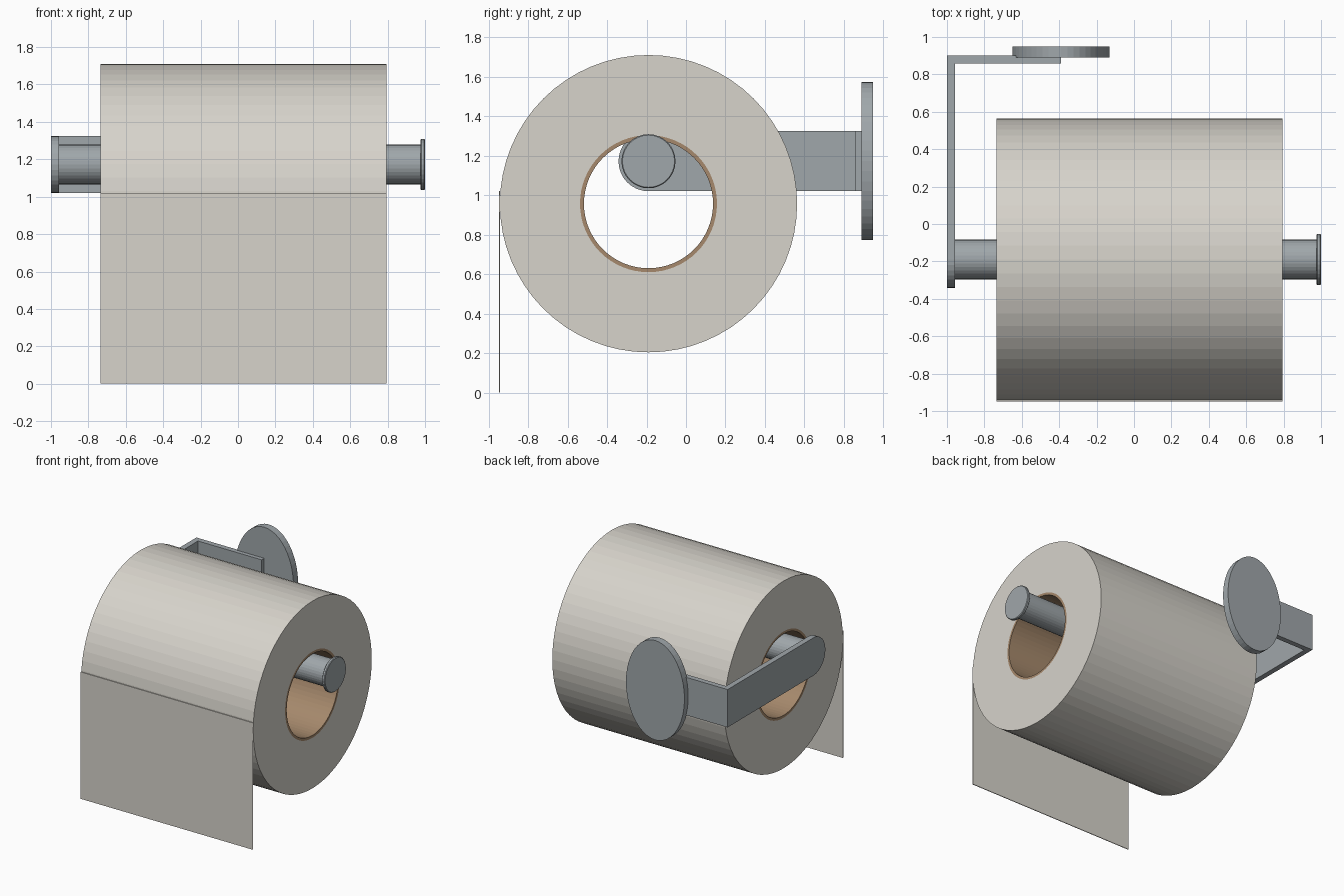
import bpy, bmesh, math

if "Cube" in bpy.data.objects:
    bpy.data.objects.remove(bpy.data.objects["Cube"])


def material(name, rgb):
    m = bpy.data.materials.new(name)
    m.diffuse_color = (*rgb, 1)
    m.use_nodes = True
    m.node_tree.nodes["Principled BSDF"].inputs["Base Color"].default_value = m.diffuse_color
    return m


PAPER = material("warm white paper", (0.68, 0.655, 0.60))
CARD = material("brown cardboard", (0.38, 0.25, 0.15))
METAL = material("grey metal", (0.35, 0.385, 0.405))

AXIS_Y = -0.19            # shared axis of roll and rod
ROLL_Z, ROD_Z = 0.957, 1.172
X0, X1 = -0.735, 0.795    # roll ends


def finish(name, bm, mat):
    bmesh.ops.recalc_face_normals(bm, faces=bm.faces)
    mesh = bpy.data.meshes.new(name)
    bm.to_mesh(mesh)
    bm.free()
    mesh.materials.append(mat)
    obj = bpy.data.objects.new(name, mesh)
    bpy.context.collection.objects.link(obj)
    return obj


def lathe_x(name, profile, z, sides, mat, hollow=False):
    """Turn (x, radius) points about an axis along x; cap the ends unless hollow."""
    bm = bmesh.new()
    rings = []
    for x, r in profile:
        angles = [2 * math.pi * i / sides for i in range(sides)]
        rings.append([bm.verts.new((x, AXIS_Y + r * math.cos(a), z + r * math.sin(a)))
                      for a in angles])
    pairs = list(zip(rings, rings[1:]))
    if hollow:
        pairs.append((rings[-1], rings[0]))
    else:
        bm.faces.new(rings[0])
        bm.faces.new(rings[-1])
    for a, b in pairs:
        for i in range(sides):
            j = (i + 1) % sides
            bm.faces.new((a[i], a[j], b[j], b[i]))
    return finish(name, bm, mat)


def extrude(name, outline, depth, mat):
    """Extrude a planar outline of 3D points along the vector depth."""
    bm = bmesh.new()
    face = bm.faces.new([bm.verts.new(p) for p in outline])
    new = bmesh.ops.extrude_face_region(bm, geom=[face], use_keep_orig=True)["geom"]
    bmesh.ops.translate(bm, vec=depth,
                        verts=[v for v in new if isinstance(v, bmesh.types.BMVert)])
    return finish(name, bm, mat)


def box(name, lo, hi, mat):
    outline = [(lo[0], lo[1], lo[2]), (hi[0], lo[1], lo[2]),
               (hi[0], hi[1], lo[2]), (lo[0], hi[1], lo[2])]
    return extrude(name, outline, (0, 0, hi[2] - lo[2]), mat)


# Paper roll and its cardboard core
R_OUT, R_CORE, R_HOLE = 0.753, 0.347, 0.327
lathe_x("paper_roll", [(X0, R_CORE), (X0, R_OUT), (X1, R_OUT), (X1, R_CORE)],
        ROLL_Z, 64, PAPER, hollow=True)
lathe_x("cardboard_core", [(X0, R_HOLE), (X0, R_CORE), (X1, R_CORE), (X1, R_HOLE)],
        ROLL_Z, 64, CARD, hollow=True)

# Loose sheet hanging down the front
box("hanging_sheet", (X0, -0.948, 0), (X1, -0.942, 1.02), PAPER)

# Rod through the core, with a slightly bevelled end cap
lathe_x("rod", [(-0.96, 0.106), (0.98, 0.106)], ROD_Z, 32, METAL)
lathe_x("rod_end_cap", [(0.975, 0.131), (0.98, 0.137), (0.995, 0.137), (1.0, 0.132)],
        ROD_Z, 32, METAL)

# Side arm with a rounded front end
H = 0.152
outline = [(-1.0, 0.9, ROD_Z + H)]
for i in range(17):
    a = math.pi / 2 + math.pi * i / 16
    outline.append((-1.0, AXIS_Y + H * math.cos(a), ROD_Z + H * math.sin(a)))
outline.append((-1.0, 0.9, ROD_Z - H))
extrude("side_arm", outline, (0.044, 0, 0), METAL)

# Back strip leading to the wall plate
box("back_strip", (-0.956, 0.857, ROD_Z - H), (-0.39, 0.9, ROD_Z + H), METAL)

# Oval wall plate
oval = [(-0.39 + 0.26 * math.cos(2 * math.pi * i / 48), 0.89,
         1.174 + 0.4 * math.sin(2 * math.pi * i / 48)) for i in range(48)]
extrude("wall_plate", oval, (0, 0.058, 0), METAL)
